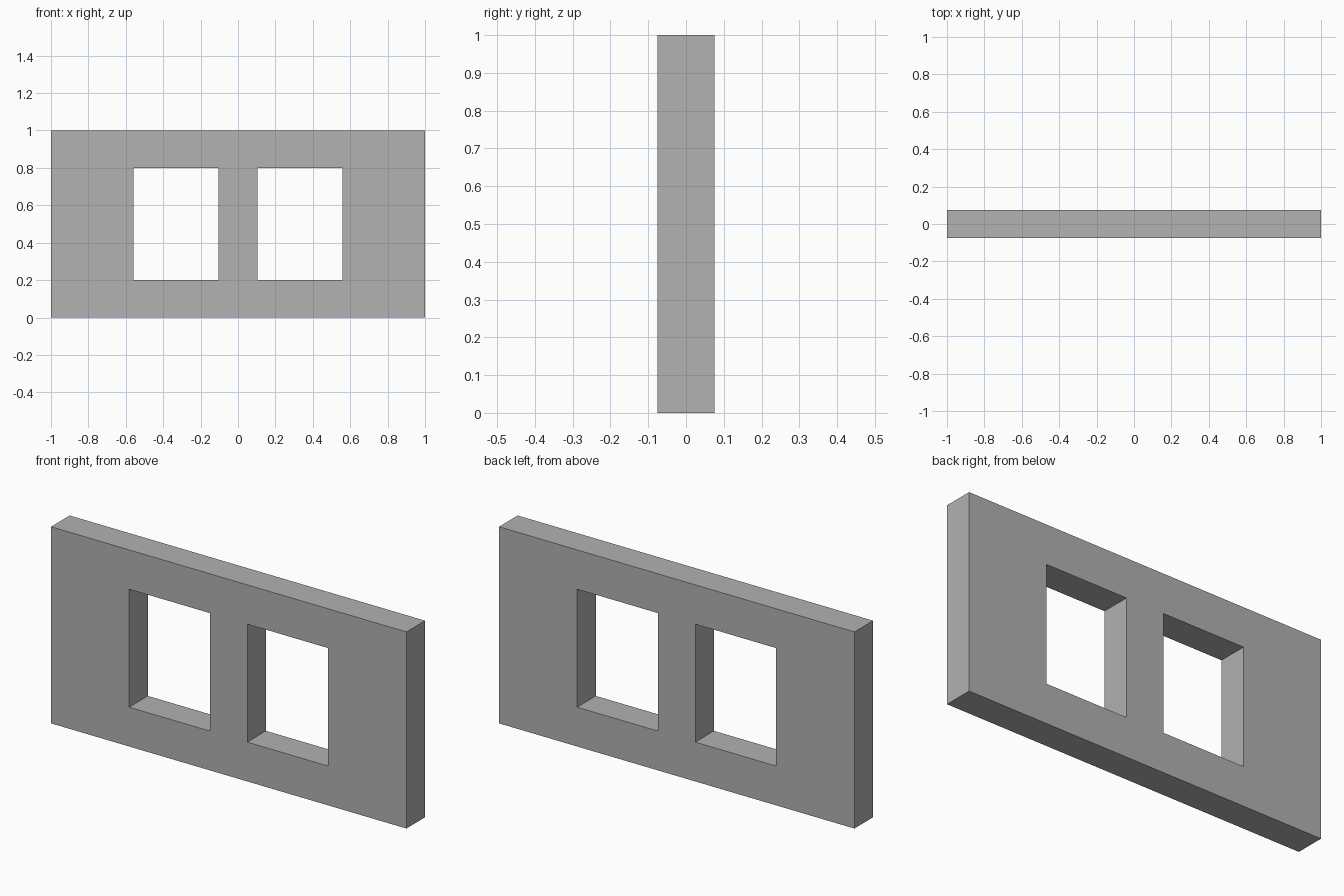
import bpy
import bmesh

cube = bpy.data.objects.get("Cube")
if cube:
    bpy.data.objects.remove(cube, do_unlink=True)

# Plain grey wall material
grey = bpy.data.materials.new("wall_grey")
grey.use_nodes = True
colour = (0.445, 0.445, 0.445, 1)
grey.diffuse_color = colour
grey.node_tree.nodes["Principled BSDF"].inputs["Base Color"].default_value = colour

# Wall and opening dimensions
THICK = 0.15
xs = [-1, -0.56, -0.105, 0.105, 0.56, 1]
zs = [0, 0.2, 0.8, 1]
openings = {(1, 1), (3, 1)}

# Front sheet laid out in panels, leaving the two window openings free
bm = bmesh.new()
grid = [[bm.verts.new((x, -THICK / 2, z)) for z in zs] for x in xs]
for i in range(len(xs) - 1):
    for j in range(len(zs) - 1):
        if (i, j) not in openings:
            bm.faces.new((grid[i][j], grid[i + 1][j],
                          grid[i + 1][j + 1], grid[i][j + 1]))

# Thicken the sheet towards the back into a closed wall
sheet = bm.faces[:]
result = bmesh.ops.extrude_face_region(bm, geom=sheet, use_keep_orig=True)
back = [v for v in result["geom"] if isinstance(v, bmesh.types.BMVert)]
bmesh.ops.translate(bm, verts=back, vec=(0, THICK, 0))
bmesh.ops.recalc_face_normals(bm, faces=bm.faces[:])

mesh = bpy.data.meshes.new("window_wall")
bm.to_mesh(mesh)
bm.free()
mesh.materials.append(grey)
wall = bpy.data.objects.new("window_wall", mesh)
bpy.context.collection.objects.link(wall)
